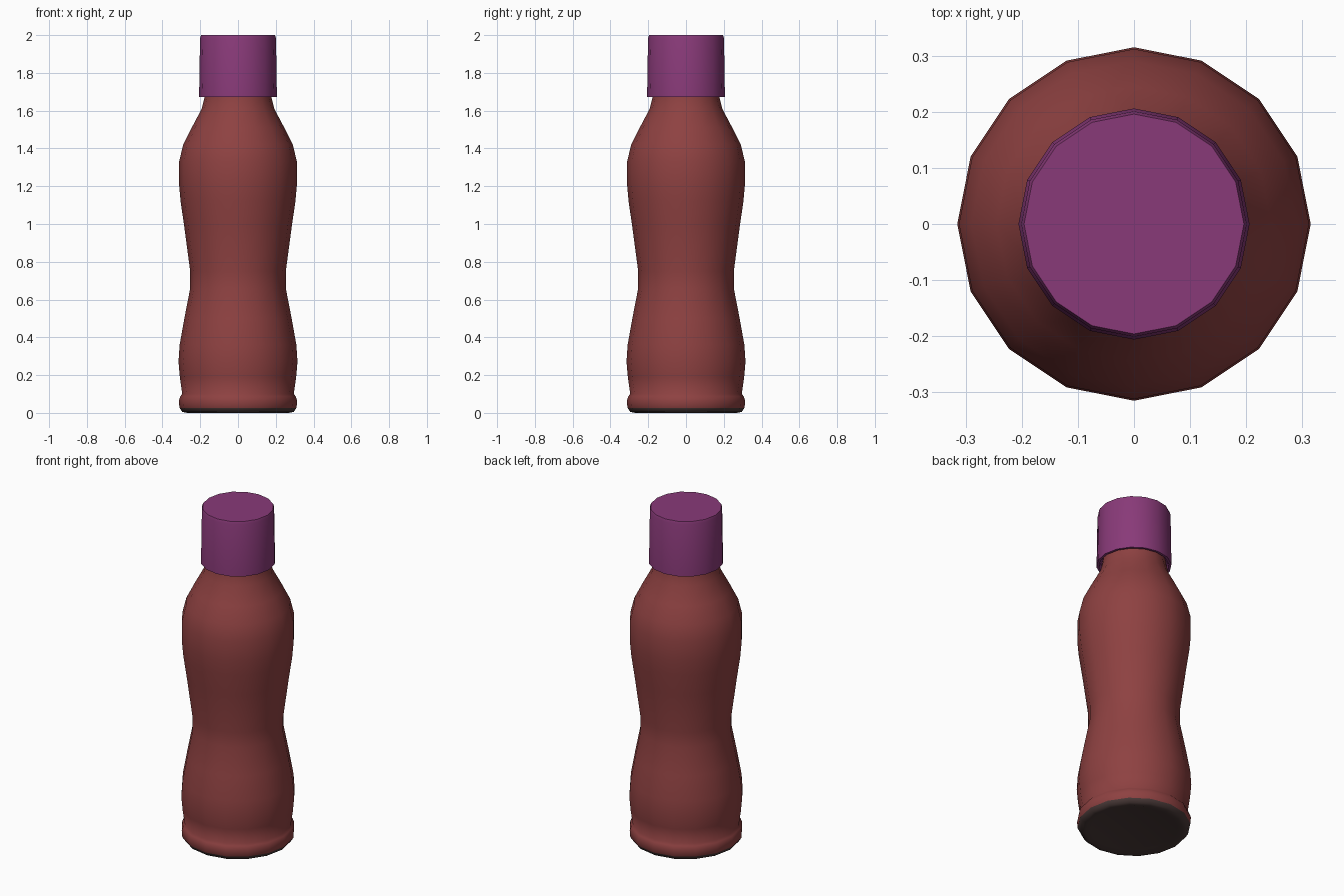
import bpy, bmesh, math

if "Cube" in bpy.data.objects:
    bpy.data.objects.remove(bpy.data.objects["Cube"])

SIDES = 16


def material(name, rgb):
    m = bpy.data.materials.new(name)
    m.diffuse_color = (*rgb, 1)
    m.use_nodes = True
    m.node_tree.nodes["Principled BSDF"].inputs["Base Color"].default_value = m.diffuse_color
    return m


def lathe(name, profile, mats, angle):
    """Revolve (radius, z) points about z; radius 0 closes an end."""
    bm = bmesh.new()
    rings = []
    for r, z in profile:
        if r == 0:
            rings.append([bm.verts.new((0, 0, z))] * SIDES)
        else:
            rings.append([bm.verts.new((r * math.cos(2 * math.pi * i / SIDES),
                                        r * math.sin(2 * math.pi * i / SIDES), z))
                          for i in range(SIDES)])
    for a, b in zip(rings, rings[1:]):
        for i in range(SIDES):
            j = (i + 1) % SIDES
            bm.faces.new(list(dict.fromkeys((a[i], a[j], b[j], b[i]))))
    bmesh.ops.recalc_face_normals(bm, faces=bm.faces)
    me = bpy.data.meshes.new(name)
    bm.to_mesh(me)
    bm.free()
    for m in mats:
        me.materials.append(m)
    ob = bpy.data.objects.new(name, me)
    bpy.context.collection.objects.link(ob)
    bpy.ops.object.select_all(action='DESELECT')
    ob.select_set(True)
    bpy.context.view_layer.objects.active = ob
    bpy.ops.object.shade_smooth_by_angle(angle=math.radians(angle))
    return ob


red = material("brick_red", (0.27, 0.053, 0.053))
dark = material("dark_base", (0.065, 0.04, 0.038))
purple = material("plum", (0.25, 0.042, 0.19))

# Bottle body: rolled foot, waist, shoulder and neck
body = lathe("bottle_body", [
    (0, 0.012), (0.24, 0.012), (0.27, 0.003), (0.295, 0.008), (0.31, 0.03),
    (0.313, 0.065), (0.305, 0.088), (0.295, 0.1), (0.308, 0.19),
    (0.315, 0.27), (0.309, 0.36), (0.284, 0.5), (0.253, 0.66), (0.253, 0.75),
    (0.285, 0.99), (0.304, 1.12), (0.312, 1.21), (0.312, 1.33),
    (0.29, 1.42), (0.245, 1.51), (0.192, 1.61), (0.177, 1.67),
    (0.172, 1.72), (0, 1.72)], [red, dark], 60)

# Dark underside of the foot
for p in body.data.polygons:
    if p.center.z < 0.025:
        p.material_index = 1

# Screw cap with slight taper, bevelled top edge and recessed underside
lathe("cap", [
    (0.16, 1.70), (0.188, 1.70), (0.192, 1.672), (0.206, 1.672),
    (0.201, 1.985), (0.196, 2.0), (0, 2.0)], [purple], 35)

# Stand exactly on the ground
low = min(v.co.z for v in body.data.vertices)
for v in body.data.vertices:
    if v.co.z < 0.05:
        v.co.z -= low
